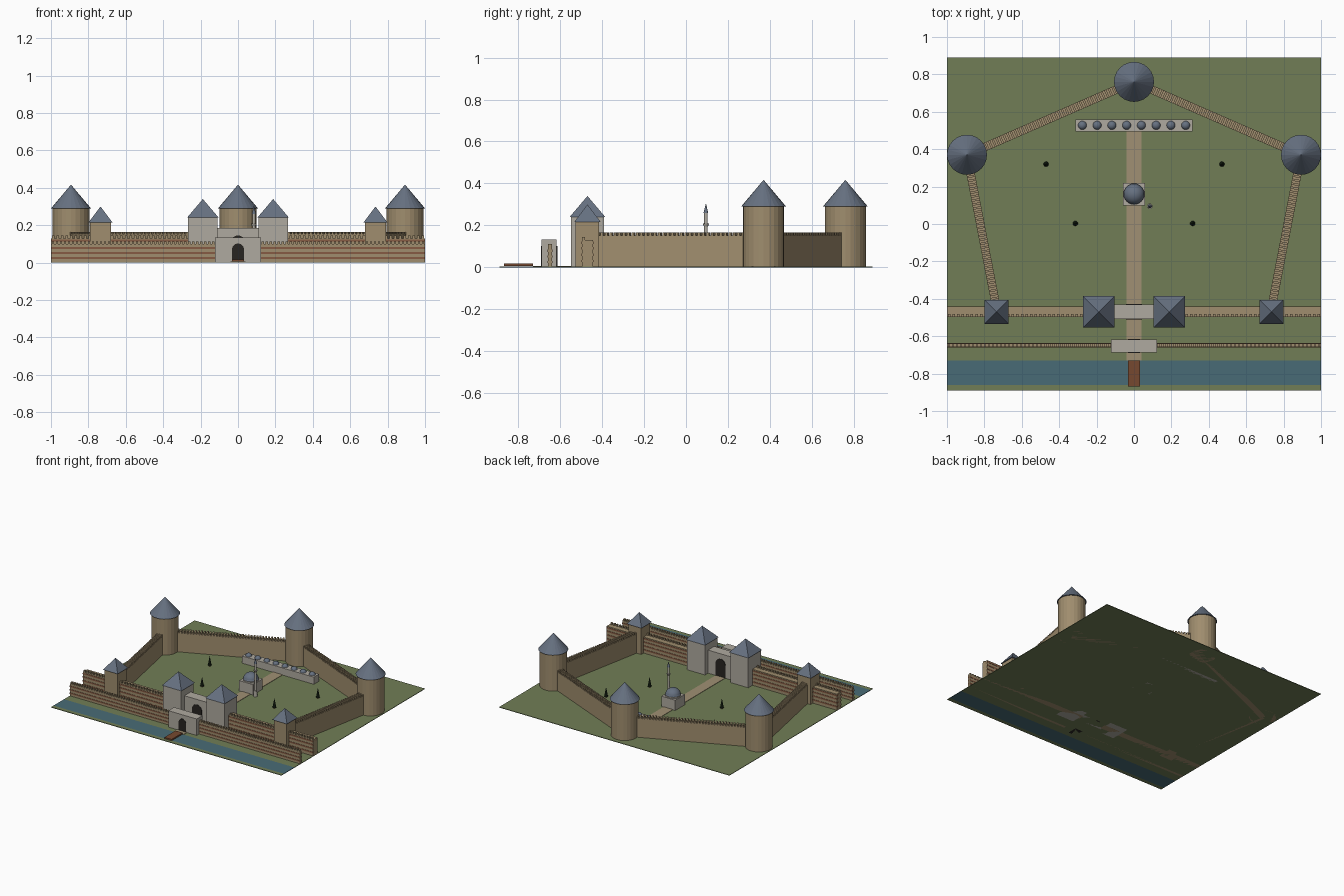
import bpy, bmesh, math
from mathutils import Vector, Matrix

if "Cube" in bpy.data.objects:
    bpy.data.objects.remove(bpy.data.objects["Cube"])


def mat(name, r, g, b):
    m = bpy.data.materials.new(name)
    m.diffuse_color = (r ** 2.2, g ** 2.2, b ** 2.2, 1)
    m.use_nodes = True
    m.node_tree.nodes["Principled BSDF"].inputs["Base Color"].default_value = m.diffuse_color
    return m


GRASS = mat("grass", .44, .49, .34)
WATER = mat("water", .29, .42, .46)
TAN = mat("tan_stone", .62, .55, .43)
GREY = mat("grey_stone", .68, .66, .62)
ROOF = mat("slate", .40, .44, .50)
BRICK = mat("brick", .52, .36, .27)
WOOD = mat("wood", .46, .29, .20)
PATH = mat("path", .62, .56, .45)
DARK = mat("dark", .17, .16, .15)
TREE = mat("cypress", .14, .19, .13)


def finish(name, bm, m):
    bmesh.ops.recalc_face_normals(bm, faces=bm.faces)
    me = bpy.data.meshes.new(name)
    bm.to_mesh(me)
    bm.free()
    me.materials.append(m)
    ob = bpy.data.objects.new(name, me)
    bpy.context.collection.objects.link(ob)
    return ob


def add_box(bm, x0, x1, y0, y1, z0, z1):
    M = Matrix.Translation(((x0 + x1) / 2, (y0 + y1) / 2, (z0 + z1) / 2))
    bmesh.ops.create_cube(bm, size=1, matrix=M @ Matrix.Diagonal((x1 - x0, y1 - y0, z1 - z0, 1)))


def box(name, m, *dims):
    bm = bmesh.new()
    add_box(bm, *dims)
    return finish(name, bm, m)


def cone(name, m, x, y, z0, z1, r0, r1, n=24, turn=0):
    bm = bmesh.new()
    M = Matrix.Translation((x, y, (z0 + z1) / 2)) @ Matrix.Rotation(turn, 4, 'Z')
    bmesh.ops.create_cone(bm, cap_ends=True, segments=n, radius1=r0, radius2=r1,
                          depth=z1 - z0, matrix=M)
    return finish(name, bm, m)


def dome(name, m, x, y, z, r, h):
    bm = bmesh.new()
    bmesh.ops.create_uvsphere(bm, u_segments=20, v_segments=12, radius=1)
    bmesh.ops.bisect_plane(bm, geom=bm.verts[:] + bm.edges[:] + bm.faces[:],
                           plane_co=(0, 0, 0), plane_no=(0, 0, 1), clear_inner=True)
    bm.transform(Matrix.Translation((x, y, z)) @ Matrix.Diagonal((r, r, h, 1)))
    ob = finish(name, bm, m)
    for p in ob.data.polygons:
        p.use_smooth = True
    return ob


def wall(name, m, a, b, thick, h, pitch, mw, mh, m_off=0):
    # wall from a to b with a row of merlons of width mw along the top
    a, b = Vector(a), Vector(b)
    L = (b - a).length
    bm = bmesh.new()
    add_box(bm, 0, L, -thick / 2, thick / 2, 0, h)
    n = int(L / pitch)
    for i in range(n):
        c = (i + .5) * L / n
        add_box(bm, c - pitch * .28, c + pitch * .28, m_off - mw / 2, m_off + mw / 2, h, h + mh)
    d = b - a
    bm.transform(Matrix.Translation((a.x, a.y, 0)) @ Matrix.Rotation(math.atan2(d.y, d.x), 4, 'Z'))
    return finish(name, bm, m)


def arch(name, m, w, h, y0, y1):
    # round-headed doorway block
    r = w / 2
    pts = [(-r, 0), (r, 0)] + [(r * math.cos(t), h - r + r * math.sin(t))
                               for t in [math.pi * i / 12 for i in range(13)]]
    bm = bmesh.new()
    f = bm.faces.new([bm.verts.new((x, y0, z)) for x, z in pts])
    ext = bmesh.ops.extrude_face_region(bm, geom=[f])["geom"]
    bmesh.ops.translate(bm, vec=(0, y1 - y0, 0),
                        verts=[v for v in ext if isinstance(v, bmesh.types.BMVert)])
    return finish(name, bm, m)


# ground, moat, path and bridge
box("ground", GRASS, -1, 1, -.73, .89, 0, .004)
box("moat_bank", GRASS, -1, 1, -.89, -.86, 0, .004)
box("moat", WATER, -1, 1, -.86, -.73, 0, .004)
box("path", PATH, -.04, .04, -.73, .5, .002, .007)
box("bridge", WOOD, -.031, .031, -.868, -.73, .006, .017)

# round towers
for x, y in ((-.893, .37), (.893, .37), (0, .76)):
    cone("round_tower", TAN, x, y, 0, .295, .098, .098)
    cone("round_tower_roof", ROOF, x, y, .29, .417, .107, 0)

# curtain walls, square towers and gate towers on both sides
S2 = math.sqrt(2)
for s in (-1, 1):
    wall("back_wall", TAN, (s * .893, .37), (0, .76), .045, .152, .021, .045, .013)
    wall("side_wall", TAN, (s * .893, .37), (s * .735, -.45), .045, .152, .021, .045, .013)
    for label, m, x, hw, h, rw, top in (("corner_tower", TAN, .735, .056, .217, .064, .30),
                                        ("gate_tower", GREY, .188, .078, .243, .084, .34)):
        x *= s
        box(label, m, x - hw, x + hw, -.47 - hw, -.47 + hw, 0, h)
        cone(label + "_roof", ROOF, x, -.47, h - .002, top, rw * S2, 0, 4, math.pi / 4)

# striped front walls, inner and outer, broken by the gates
for s in (-1, 1):
    ends = sorted((s * .1, s * 1.0))
    wall("inner_front_wall", TAN, (ends[0], -.47), (ends[1], -.47), .052, .13, .024, .014, .014, -.019)
    for z in (.025, .055, .085, .112):
        box("inner_wall_brick_band", BRICK, ends[0], ends[1], -.498, -.442, z, z + .011)
    wall("outer_front_wall", TAN, (ends[0], -.648), (ends[1], -.648), .02, .1, .021, .02, .012)
    for z in (.02, .047, .074):
        box("outer_wall_brick_band", BRICK, ends[0], ends[1], -.66, -.636, z, z + .01)

# inner and outer gates
box("inner_gate", GREY, -.115, .115, -.508, -.43, 0, .185)
arch("inner_gate_doorway", DARK, .085, .145, -.511, -.427)
box("outer_gate", GREY, -.123, .123, -.688, -.617, 0, .133)
arch("outer_gate_doorway", DARK, .064, .102, -.691, -.614)

# domed hall with slender tower
box("domed_hall", GREY, -.06, .06, .1, .22, 0, .085)
cone("domed_hall_drum", GREY, 0, .16, .085, .095, .057, .057)
dome("domed_hall_dome", ROOF, 0, .16, .095, .055, .048)
mx, my = .085, .095
cone("slender_tower_base", GREY, mx, my, 0, .05, .015, .012, 12)
cone("slender_tower_shaft", GREY, mx, my, .05, .262, .009, .008, 12)
cone("slender_tower_balcony", GREY, mx, my, .195, .208, .010, .015, 12)
cone("slender_tower_spire", ROOF, mx, my, .26, .305, .011, 0, 12)

# long back building with a row of small domes
box("long_hall", GREY, -.312, .312, .495, .56, 0, .06)
for i in range(8):
    dome("small_dome", ROOF, -.276 + i * .0789, .5275, .06, .023, .02)

# cypress trees
for s in (-1, 1):
    for x, y in ((.47, .32), (.314, .003)):
        cone("tree_trunk", WOOD, s * x, y, .002, .015, .005, .005, 8)
        cone("tree", TREE, s * x, y, .012, .085, .014, 0, 10)
